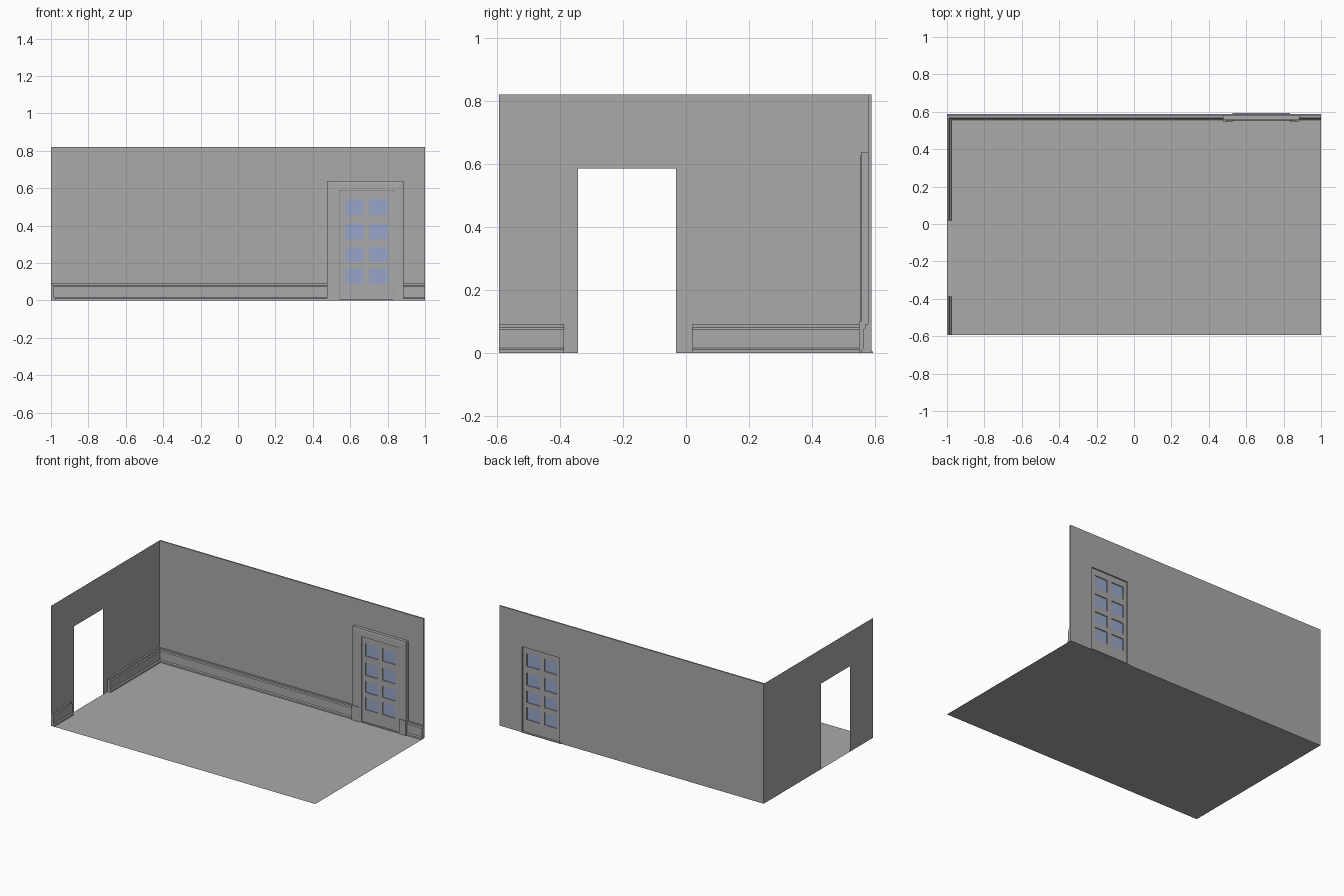
import bpy, bmesh
from mathutils import Vector

if "Cube" in bpy.data.objects:
    bpy.data.objects.remove(bpy.data.objects["Cube"])


def material(name, rgb):
    m = bpy.data.materials.new(name)
    m.diffuse_color = (*rgb, 1)
    m.use_nodes = True
    m.node_tree.nodes["Principled BSDF"].inputs["Base Color"].default_value = m.diffuse_color
    return m


GREY = material("plain grey", (0.4, 0.4, 0.4))
GLASS = material("blue glass", (0.31, 0.38, 0.57))


def finish(name, bm, mat, recalc=True):
    if recalc:
        bmesh.ops.recalc_face_normals(bm, faces=bm.faces[:])
    me = bpy.data.meshes.new(name)
    bm.to_mesh(me)
    bm.free()
    me.materials.append(mat)
    ob = bpy.data.objects.new(name, me)
    bpy.context.collection.objects.link(ob)
    return ob


def panel(name, us, vs, holes, place, offset=None, mat=GREY):
    """Gridded sheet with some cells left open, optionally given a thickness."""
    bm = bmesh.new()
    g = [[bm.verts.new(place(u, v)) for v in vs] for u in us]
    for i in range(len(us) - 1):
        for j in range(len(vs) - 1):
            if (i, j) not in holes:
                bm.faces.new((g[i][j], g[i + 1][j], g[i + 1][j + 1], g[i][j + 1]))
    loose = [v for v in bm.verts if not v.link_faces]
    bmesh.ops.delete(bm, geom=loose, context='VERTS')
    if offset:
        r = bmesh.ops.extrude_face_region(bm, geom=bm.faces[:], use_keep_orig=True)
        vs2 = [e for e in r["geom"] if isinstance(e, bmesh.types.BMVert)]
        bmesh.ops.translate(bm, verts=vs2, vec=Vector(offset))
    return finish(name, bm, mat, bool(offset))


def loft(name, rings, mat=GREY):
    """Closed profile rings joined in order, with capped ends."""
    bm = bmesh.new()
    rs = [[bm.verts.new(p) for p in ring] for ring in rings]
    n = len(rs[0])
    for a, b in zip(rs, rs[1:]):
        for k in range(n):
            bm.faces.new((a[k], a[(k + 1) % n], b[(k + 1) % n], b[k]))
    bm.faces.new(rs[0])
    bm.faces.new(rs[-1])
    return finish(name, bm, mat)


def box(name, x0, x1, y0, y1, z0, z1, mat=GREY):
    return loft(name, [[(x, y0, z0), (x, y1, z0), (x, y1, z1), (x, y0, z1)]
                       for x in (x0, x1)], mat)


WALL_IN, WALL_OUT, H = 0.578, 0.588, 0.82
DX0, DX1, DZ = 0.545, 0.83, 0.585      # door opening

# floor and walls
panel("floor", (-1, 1), (-0.593, WALL_OUT), (), lambda u, v: (u, v, 0))
panel("back_wall", (-1, DX0, DX1, 1), (0, DZ, H), {(1, 0)},
      lambda u, v: (u, WALL_IN, v), (0, WALL_OUT - WALL_IN, 0))
panel("left_wall", (-0.593, -0.343, -0.032, WALL_OUT), (0, DZ, H), {(1, 0)},
      lambda u, v: (-1, u, v))

# skirting boards: distance from wall, height
SKIRT = [(0, 0), (.021, 0), (.021, .01), (.015, .016), (.015, .074),
         (.010, .080), (.010, .091), (0, .091)]
for i, (a, b) in enumerate(((-1, 0.476), (0.884, 1))):
    loft(f"back_skirting_{i}", [[(x, WALL_IN - d, z) for d, z in SKIRT] for x in (a, b)])
for i, (a, b) in enumerate(((-0.593, -0.387), (0.02, WALL_IN))):
    loft(f"left_skirting_{i}", [[(-1 + d * 1.15, y, z) for d, z in SKIRT] for y in (a, b)])

# mitred door casing: share of width from opening outwards, depth
CASING = [(0, WALL_IN), (0, .555), (.06, .553), (.75, .554), (1, .556), (1, WALL_IN)]
OX0, OX1, OZ = 0.476, 0.884, 0.638
path = [((DX0, 0), (OX0, 0)), ((DX0, DZ), (OX0, OZ)),
        ((DX1, DZ), (OX1, OZ)), ((DX1, 0), (OX1, 0))]
loft("door_casing", [[(a[0] + (b[0] - a[0]) * t, y, a[1] + (b[1] - a[1]) * t)
                      for t, y in CASING] for a, b in path])
for side, x in (("left", OX0 - .001), ("right", OX1 - .05)):
    box(f"{side}_plinth_block", x, x + .051, .549, WALL_IN, 0, .1)
box("threshold", .527, .834, .553, .593, 0, .005)

# door leaf with eight openings, and the glass in them
XS = (DX0, .571, .667, .70, .80, DX1)
ZS = (.005, .09, .175, .208, .286, .325, .411, .456, .542, DZ)
cells = {(i, j) for i in (1, 3) for j in (1, 3, 5, 7)}
panel("door_leaf", XS, ZS, cells, lambda u, v: (u, .562, v), (0, .017, 0))
for n, (i, j) in enumerate(sorted(cells)):
    box(f"glass_pane_{n}", XS[i], XS[i + 1], .568, .573, ZS[j], ZS[j + 1], GLASS)
